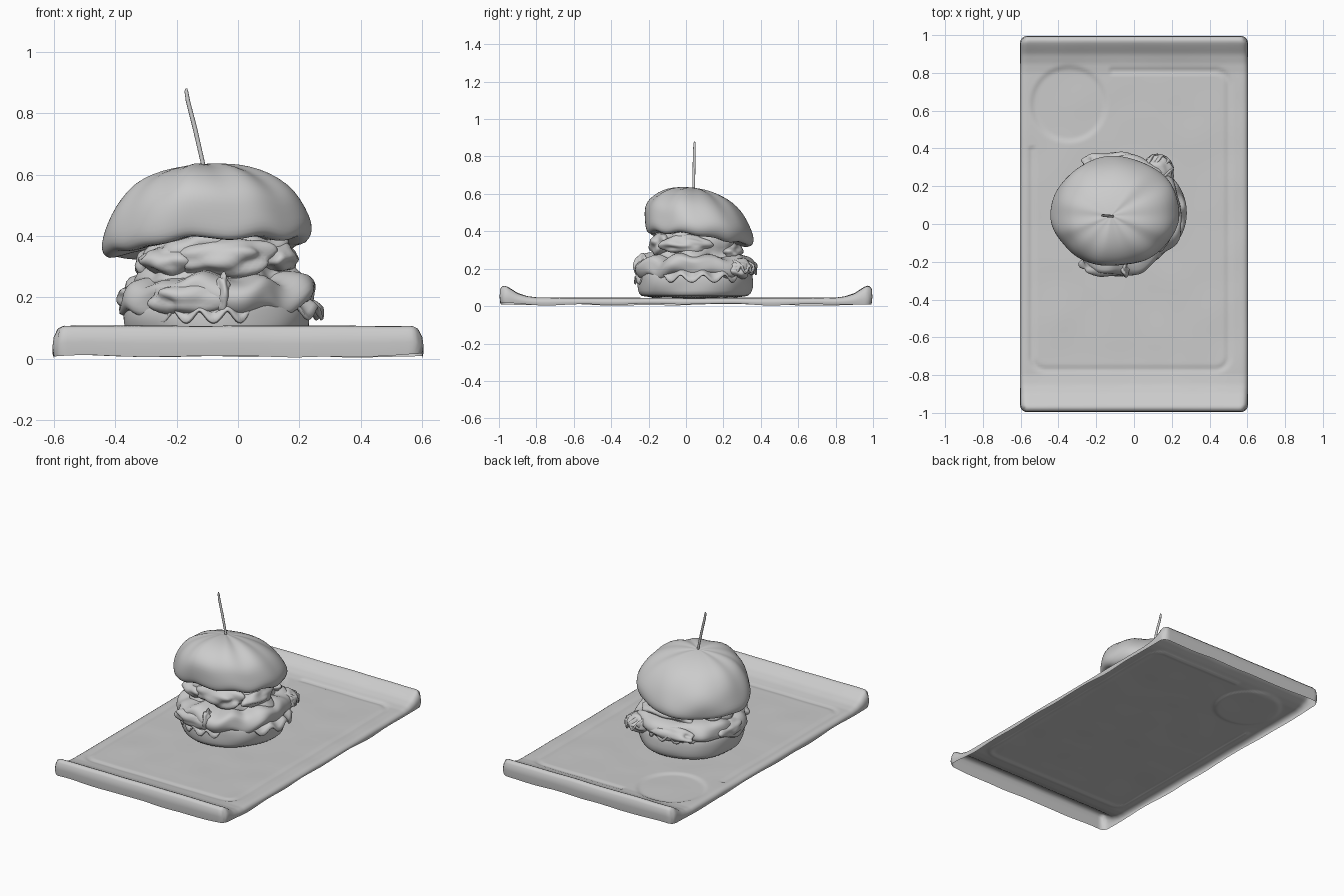
import bpy, bmesh, math
from mathutils import Vector, noise

if "Cube" in bpy.data.objects:
    bpy.data.objects.remove(bpy.data.objects["Cube"])

grey = bpy.data.materials.new("plain grey")
grey.use_nodes = True
colour = (0.6, 0.6, 0.6, 1)
grey.diffuse_color = colour
grey.node_tree.nodes["Principled BSDF"].inputs["Base Color"].default_value = colour


def finish(name, bm, subdiv=0, recalc=True):
    if recalc:
        bmesh.ops.recalc_face_normals(bm, faces=bm.faces)
    mesh = bpy.data.meshes.new(name)
    bm.to_mesh(mesh)
    bm.free()
    mesh.materials.append(grey)
    mesh.shade_smooth()
    ob = bpy.data.objects.new(name, mesh)
    bpy.context.collection.objects.link(ob)
    if subdiv:
        mod = ob.modifiers.new("smooth", "SUBSURF")
        mod.levels = mod.render_levels = subdiv
    return ob


def interp(points, t):
    for (a, za), (b, zb) in zip(points, points[1:]):
        if t <= b:
            return za + (zb - za) * max(0, t - a) / (b - a)
    return points[-1][1]


def ramp(a, b, t):
    t = min(1, max(0, (t - a) / (b - a)))
    return t * t * (3 - 2 * t)


def lathe(name, centre, radii, profile, bump=0.0, freq=6, tilt=(0, 0), wave=0.0, segs=72):
    """Oval stack of rings (radius factor, height) with lumpy sides and a tilted rim."""
    bm = bmesh.new()
    rings = []
    for f, z in profile:
        ring = []
        for i in range(segs):
            a = math.tau * i / segs
            c, s = math.cos(a), math.sin(a)
            p = Vector((c * f * radii[0], s * f * radii[1], z))
            n = noise.noise(p * freq + Vector((centre[0] * 9, 3, z * 4)))
            k = 1 + bump * n / 0.3 * min(1, f)
            w = wave * f * noise.noise(Vector((c * 2.5, s * 2.5, centre[0])))
            ring.append(bm.verts.new((centre[0] + p.x * k, centre[1] + p.y * k,
                                      z + tilt[0] * p.x + tilt[1] * p.y + w)))
        rings.append(ring)
    for lo, hi in zip(rings, rings[1:]):
        for i in range(segs):
            j = (i + 1) % segs
            bm.faces.new((lo[i], lo[j], hi[j], hi[i]))
    bm.faces.new(rings[0][::-1])
    bm.faces.new(rings[-1])
    return finish(name, bm, 1)


def lump(name, centre, size, bump=0.3, freq=1.6):
    bm = bmesh.new()
    bmesh.ops.create_icosphere(bm, subdivisions=4, radius=1)
    for v in bm.verts:
        k = 1 + bump * noise.noise(v.co * freq + Vector(centre) * 17)
        v.co = Vector([c + s * k * q for c, s, q in zip(centre, size, v.co)])
    return finish(name, bm)


# Tray: one thin sheet with curled ends, pressed grooves and a short skirt
HX, HY, CORNER = 0.6, 0.993, 0.04
curl = [(0, 0.043), (0.8, 0.045), (0.85, 0.052), (0.9, 0.068), (0.94, 0.094),
        (0.965, 0.108), (0.98, 0.107), (1, 0.085)]


def tray_height(x, y):
    z = interp(curl, abs(y))
    # rounded rectangular groove, interrupted by the round cup recess
    qx, qy = abs(x + 0.02) - 0.45, abs(y - 0.02) - 0.72
    d = math.hypot(max(qx, 0), max(qy, 0)) + min(max(qx, qy), 0) - 0.07
    if not (x < -0.13 and y > 0.4):
        z -= 0.007 * max(0, 1 - abs(d) / 0.022)
    z -= 0.008 * (1 - ramp(0.18, 0.21, math.hypot(x + 0.345, y - 0.635)))
    # rounded long edges
    e = min(1, max(0, (abs(x) - HX + 0.035) / 0.035))
    z -= 0.35 * (z - 0.01) * (1 - math.sqrt(1 - e * e))
    return z + 0.003 * noise.noise(Vector((x * 5, y * 5, 0)))


bm = bmesh.new()
bmesh.ops.create_grid(bm, x_segments=100, y_segments=164, size=1)
for v in bm.verts:
    x, y = v.co.x * HX, v.co.y * HY
    dx, dy = abs(x) - HX + CORNER, abs(y) - HY + CORNER
    z = tray_height(x, y)
    if dx > 0 and dy > 0:
        k = max(dx, dy) / math.hypot(dx, dy)
        x = math.copysign(HX - CORNER + dx * k, x)
        y = math.copysign(HY - CORNER + dy * k, y)
    v.co = (x, y, z)
for blend, grow in ((0.5, 1.006), (1, 0.992)):
    edges = [e for e in bm.edges if e.is_boundary]
    out = bmesh.ops.extrude_edge_only(bm, edges=edges)["geom"]
    for v in (g for g in out if isinstance(g, bmesh.types.BMVert)):
        low = 0.009 + 0.012 * noise.noise(v.co * 4)
        v.co.x = math.copysign(abs(v.co.x) + (grow - 1) * HX, v.co.x)
        v.co.y = math.copysign(abs(v.co.y) + (grow - 1) * HX, v.co.y)
        v.co.z += (max(0, low) - v.co.z) * blend
bmesh.ops.recalc_face_normals(bm, faces=bm.faces)
if sum(f.normal.z for f in bm.faces) < 0:
    bmesh.ops.reverse_faces(bm, faces=bm.faces)
finish("tray", bm, recalc=False)

# Buns
lathe("bottom_bun", (-0.07, 0.05), (0.305, 0.31),
      [(0.9, 0.042), (0.95, 0.065), (0.99, 0.1), (1, 0.14), (0.98, 0.18), (0.9, 0.21), (0.3, 0.22)],
      bump=0.015)
bm_top = lathe("top_bun", (-0.1, 0.065), (0.338, 0.293),
               [(0.2, 0.38), (0.6, 0.375), (0.82, 0.36), (0.93, 0.352), (0.985, 0.37), (1, 0.4),
                (0.985, 0.44), (0.93, 0.49), (0.83, 0.535), (0.68, 0.578), (0.5, 0.606),
                (0.3, 0.623), (0.12, 0.63), (0.03, 0.631)],
               bump=0.018, freq=5, tilt=(0.06, -0.14), wave=0.025)
# lean the crown slightly toward the right and front, leaving the rim in place
for v in bm_top.data.vertices:
    k = ramp(0.42, 0.63, v.co.z)
    v.co.x -= 0.02 * k
    v.co.y -= 0.02 * k

# Crisp fillet and the melted layers above it
lathe("fried_fillet", (-0.068, 0.045), (0.315, 0.318),
      [(0.7, 0.15), (0.95, 0.155), (1.01, 0.18), (1.02, 0.21), (0.98, 0.245), (0.88, 0.268), (0.4, 0.28)],
      bump=0.045, freq=7, wave=0.05, segs=96)
lathe("melted_cheese", (-0.07, 0.055), (0.235, 0.215),
      [(1.12, 0.245), (1.03, 0.27), (0.96, 0.3), (1, 0.34), (0.98, 0.38), (0.8, 0.41), (0.3, 0.42)],
      bump=0.09, freq=8, wave=0.03, segs=96)

# Loose filling pieces around the stack
pieces = [
    ("front_topping", (-0.05, -0.12, 0.33), (0.17, 0.07, 0.065)),
    ("front_right_topping", (-0.2, -0.08, 0.32), (0.11, 0.08, 0.055)),
    ("right_topping", (-0.27, 0.08, 0.31), (0.07, 0.12, 0.05)),
    ("left_topping", (0.13, 0.0, 0.33), (0.07, 0.13, 0.05)),
    ("back_topping", (-0.05, 0.24, 0.29), (0.17, 0.06, 0.05)),
    ("front_fold", (-0.13, -0.21, 0.2), (0.15, 0.065, 0.065)),
    ("sauce_drip", (-0.05, -0.24, 0.21), (0.025, 0.04, 0.065)),
    ("back_fold", (-0.12, 0.32, 0.21), (0.15, 0.055, 0.045)),
    ("back_left_fold", (0.11, 0.27, 0.2), (0.1, 0.08, 0.055)),
    ("right_fold", (-0.34, 0.05, 0.2), (0.05, 0.13, 0.045)),
]
for name, centre, size in pieces:
    lump(name, centre, size)


# Ruffled lettuce leaves poking out over the bun
def leaf(name, start, end, z, reach):
    bm = bmesh.new()
    rows = []
    steps = 48
    for i in range(steps + 1):
        t = i / steps
        a = math.radians(start + (end - start) * t)
        fade = math.sin(math.pi * t) ** 0.5
        row = []
        for j in range(6):
            f = j / 5
            r = 0.26 + (reach - 0.26) * f * (0.5 + 0.5 * fade)
            ruffle = 0.02 * f * math.sin(t * 25 + z * 40)
            row.append(bm.verts.new((-0.06 + r * math.cos(a), 0.05 + r * math.sin(a),
                                     z - 0.05 * f * f + ruffle)))
        rows.append(row)
    for p, q in zip(rows, rows[1:]):
        for j in range(5):
            bm.faces.new((p[j], p[j + 1], q[j + 1], q[j]))
    ob = finish(name, bm)
    ob.modifiers.new("thickness", "SOLIDIFY").thickness = 0.01


leaf("left_lettuce", -35, 50, 0.2, 0.34)
leaf("back_left_lettuce", 38, 66, 0.25, 0.385)
leaf("back_lettuce", 75, 140, 0.24, 0.335)
leaf("front_lettuce", 225, 290, 0.19, 0.33)

# Wooden pick leaning to the right
bm = bmesh.new()
path = [((-0.105, 0.04, 0.58), 0.006), ((-0.115, 0.041, 0.64), 0.007), ((-0.14, 0.043, 0.75), 0.0075),
        ((-0.163, 0.045, 0.84), 0.007), ((-0.168, 0.046, 0.87), 0.006), ((-0.168, 0.046, 0.88), 0.003)]
rings = [[bm.verts.new((p[0] + r * math.cos(math.tau * i / 12), p[1] + r * math.sin(math.tau * i / 12), p[2]))
          for i in range(12)] for p, r in path]
for lo, hi in zip(rings, rings[1:]):
    for i in range(12):
        j = (i + 1) % 12
        bm.faces.new((lo[i], lo[j], hi[j], hi[i]))
bm.faces.new(rings[0][::-1])
bm.faces.new(rings[-1])
finish("wooden_pick", bm)
